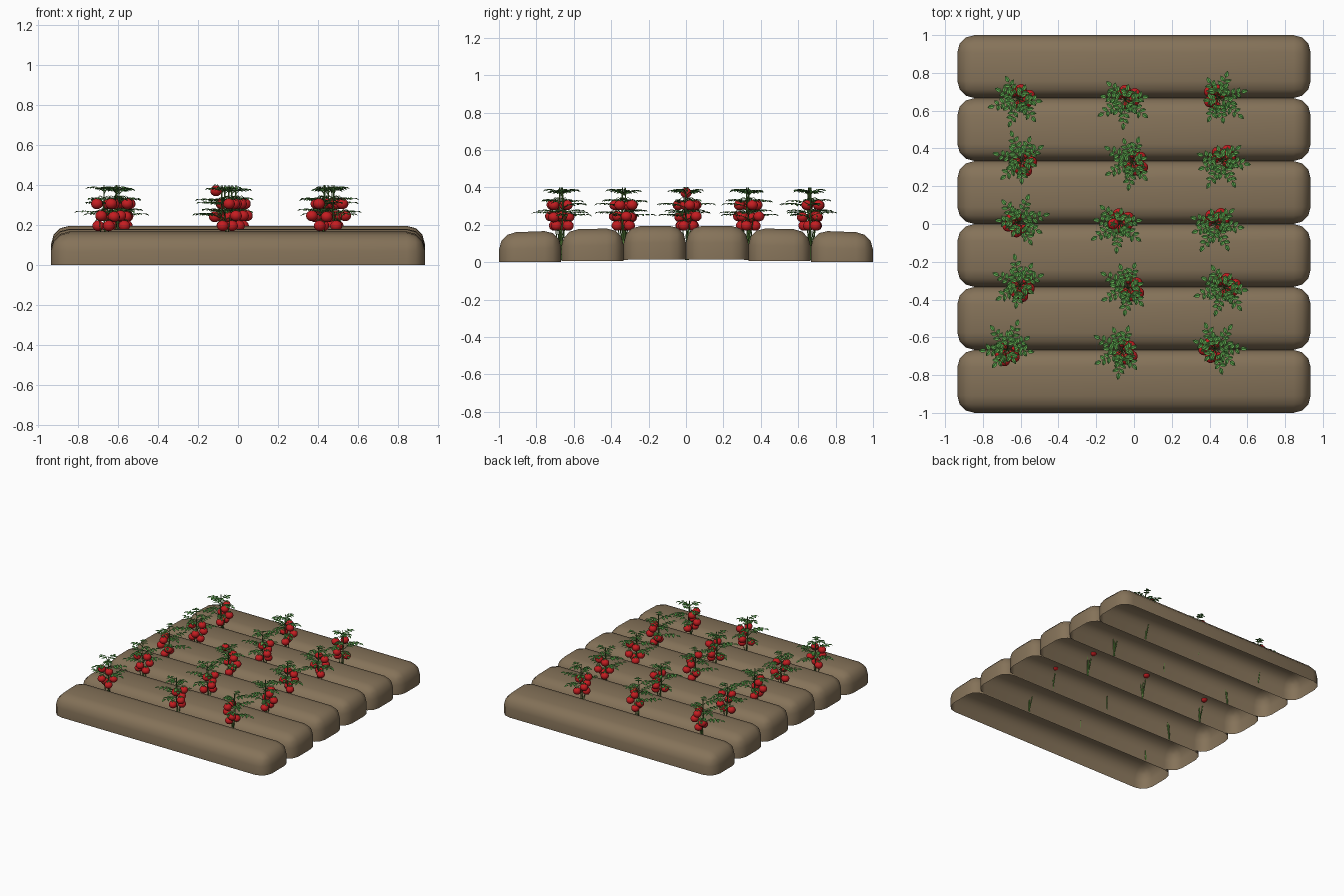
import bpy, bmesh, math, random
from mathutils import Vector, Matrix

if "Cube" in bpy.data.objects:
    bpy.data.objects.remove(bpy.data.objects["Cube"])

random.seed(4)


def material(name, rgb):
    m = bpy.data.materials.new(name)
    m.diffuse_color = (*rgb, 1)
    m.use_nodes = True
    m.node_tree.nodes["Principled BSDF"].inputs["Base Color"].default_value = m.diffuse_color
    return m


SOIL = material("soil brown", (0.235, 0.17, 0.10))
RED = material("tomato red", (0.56, 0.012, 0.015))
LEAF = material("leaf green", (0.10, 0.36, 0.07))
STEM = material("stem green", (0.09, 0.22, 0.04))


def to_mesh(bm, name, mat, smooth=True):
    me = bpy.data.meshes.new(name)
    for f in bm.faces:
        f.smooth = smooth
    bm.to_mesh(me)
    bm.free()
    me.materials.append(mat)
    return me


def place(name, me, matrix=Matrix()):
    ob = bpy.data.objects.new(name, me)
    ob.matrix_world = matrix
    bpy.context.collection.objects.link(ob)
    return ob


def tube(bm, pts, r0, r1, sides=5):
    """Tapered tube through the points."""
    rings = []
    for i, p in enumerate(pts):
        d = (pts[min(i + 1, len(pts) - 1)] - pts[max(i - 1, 0)]).normalized()
        a = d.orthogonal().normalized()
        b = d.cross(a)
        r = r0 + (r1 - r0) * i / (len(pts) - 1)
        rings.append([bm.verts.new(p + r * (math.cos(t) * a + math.sin(t) * b))
                      for t in (math.tau * k / sides for k in range(sides))])
    for A, B in zip(rings, rings[1:]):
        for k in range(sides):
            n = (k + 1) % sides
            bm.faces.new((A[k], A[n], B[n], B[k]))


def leaflet(bm, p, ang, length, width):
    """Small leaf folded along its midrib, drooping at the tip."""
    d = Vector((math.cos(ang), math.sin(ang), 0))
    s = Vector((-d.y, d.x, 0))
    up = Vector((0, 0, 1))
    mid = [bm.verts.new(p + d * length * t - up * length * z)
           for t, z in ((0, 0), (0.5, 0.03), (1, 0.22))]
    for sgn in (1, -1):
        a = bm.verts.new(p + d * length * 0.3 + s * sgn * width * 0.5 + up * 0.003)
        b = bm.verts.new(p + d * length * 0.68 + s * sgn * width * 0.42 + up * 0.001)
        for f in ((mid[0], mid[1], a), (mid[1], b, a), (mid[1], mid[2], b)):
            bm.faces.new(f if sgn < 0 else f[::-1])


# Soil ridges: hollow, open underneath, rounded on top and at the ends
for i in range(6):
    yc = -5 / 6 + i / 3
    step = min(i, 5 - i)
    lift, top = (0, 0.007, 0.013)[step], (0.163, 0.178, 0.194)[step]
    bm = bmesh.new()
    bmesh.ops.create_cube(bm, size=1)
    bmesh.ops.delete(bm, geom=[f for f in bm.faces if f.normal.z < -0.5], context='FACES')
    for v in bm.verts:
        v.co = Vector((v.co.x * 1.87, v.co.y * 0.3325, lift + (v.co.z + 0.5) * (top - lift)))
    edges = [e for e in bm.edges if max(v.co.z for v in e.verts) > 0.1]
    bmesh.ops.bevel(bm, geom=edges, offset=0.09, segments=3, profile=0.5, affect='EDGES')
    tilt = -0.045 * yc
    for v in bm.verts:
        v.co.z += tilt * v.co.y * min(1, v.co.z / 0.1)
        v.co.y += yc
    place(f"soil_ridge_{i + 1}", to_mesh(bm, "soil_ridge", SOIL))

# Plant stems and compound leaves; fruit hangs on the local +x side
stems, leaves = bmesh.new(), bmesh.new()
trunk = [Vector((0, 0, 0.012)), Vector((0.006, 0.004, 0.14)),
         Vector((-0.004, 0, 0.27)), Vector((0, 0, 0.40))]
tube(stems, trunk, 0.006, 0.003)
fronds = [(150, 0.262, 0.165), (262, 0.275, 0.14), (75, 0.285, 0.13), (205, 0.32, 0.15),
          (110, 0.335, 0.125), (310, 0.34, 0.11), (20, 0.385, 0.06), (170, 0.39, 0.08),
          (250, 0.395, 0.07)]
for deg, z, length in fronds:
    a = math.radians(deg)
    d = Vector((math.cos(a), math.sin(a), 0))

    def along(t):
        return d * length * t * 0.8 + Vector((0, 0, z - 0.03 + 0.06 * t - 0.038 * t * t))

    tube(stems, [along(t) for t in (0, 0.35, 0.7, 1)], 0.0028, 0.001, 4)
    for t in ((0.38, 0.6, 0.82) if length > 0.1 else (0.4, 0.75)):
        for sgn in (1, -1):
            leaflet(leaves, along(t), a + sgn * random.uniform(0.8, 1.15),
                    random.uniform(0.032, 0.042), 0.021)
    leaflet(leaves, along(1), a, 0.04, 0.022)

# Side shoots splaying up from the furrow
for y in (0.03, -0.03):
    tube(stems, [Vector((0, 0, 0.02)), Vector((0.012, y * 0.5, 0.12)),
                 Vector((0.025, y, 0.25))], 0.004, 0.002)

# Tomatoes with leafy caps, each on a short stalk
fruit, caps = bmesh.new(), bmesh.new()


def tomato(fruit_bm, cap_bm, p, r=0.03):
    bmesh.ops.create_uvsphere(fruit_bm, u_segments=14, v_segments=9, radius=r,
                              matrix=Matrix.Translation(p) @ Matrix.Diagonal((1, 1, 0.9, 1)))
    top = p + Vector((0, 0, r * 0.95))
    for k in range(5):
        leaflet(cap_bm, top, math.tau * k / 5, r * 0.65, r * 0.3)


spots = [(0.045, 0.028, 0.305), (0.02, -0.04, 0.305), (0.055, -0.025, 0.245),
         (0.012, 0.048, 0.24), (0.035, 0.018, 0.195), (-0.012, -0.028, 0.195)]
for s in spots:
    p = Vector(s)
    tomato(fruit, caps, p)
    tube(stems, [Vector((0, 0, p.z + 0.03)), Vector((p.x * 0.6, p.y * 0.6, p.z + 0.04)),
                 p + Vector((0, 0, 0.027))], 0.002, 0.0015, 4)

parts = [("stem", to_mesh(stems, "stem", STEM)),
         ("leaves", to_mesh(leaves, "leaves", LEAF, False)),
         ("tomatoes", to_mesh(fruit, "tomatoes", RED)),
         ("tomato_caps", to_mesh(caps, "tomato_caps", LEAF, False))]

# Fifteen plants in the furrows: x, y, direction of the fruit
plants = [(-0.61, 0.66, 45), (-0.045, 0.655, 60), (0.45, 0.667, 170),
          (-0.595, 0.335, -40), (-0.01, 0.325, 0), (0.47, 0.335, 90),
          (-0.61, 0.01, 225), (-0.08, 0.0, 60), (0.435, 0.0, 90),
          (-0.605, -0.325, -50), (-0.03, -0.34, 0), (0.48, -0.34, 45),
          (-0.67, -0.665, -80), (-0.065, -0.675, 0), (0.43, -0.66, 210)]
for i, (x, y, deg) in enumerate(plants):
    m = Matrix.Translation((x, y, 0)) @ Matrix.Rotation(math.radians(deg), 4, 'Z')
    for name, me in parts:
        place(f"{name}_{i + 1}", me, m)

# One extra tomato high on the middle plant
f, c = bmesh.new(), bmesh.new()
tomato(f, c, Vector((-0.11, 0.0, 0.37)))
place("top_tomato", to_mesh(f, "top_tomato", RED))
place("top_tomato_cap", to_mesh(c, "top_tomato_cap", LEAF, False))
